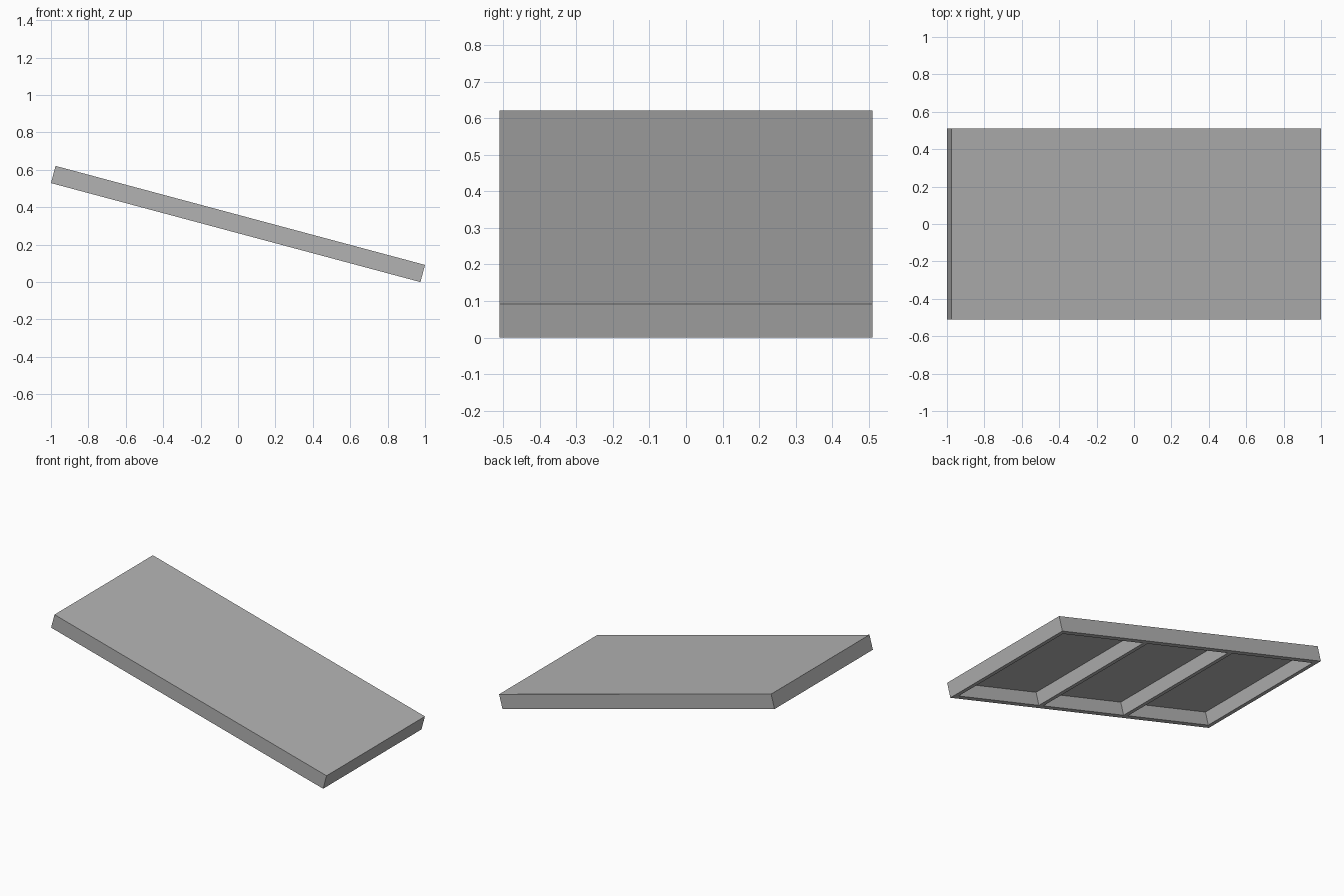
import bpy
import bmesh
import math
from mathutils import Matrix, Vector

cube = bpy.data.objects.get("Cube")
if cube:
    bpy.data.objects.remove(cube, do_unlink=True)

LENGTH, WIDTH, THICK = 2.045, 1.02, 0.095
RIM = 0.035        # width of the rim and the cross ribs
DEPTH = 0.083      # depth of the bays underneath
BAYS = 3
TILT = math.radians(15)

# Plain grey material
grey = bpy.data.materials.new("plain grey")
grey.use_nodes = True
colour = (0.45, 0.45, 0.45, 1)
grey.diffuse_color = colour
grey.node_tree.nodes["Principled BSDF"].inputs["Base Color"].default_value = colour

# Solid slab
bm = bmesh.new()
bmesh.ops.create_cube(bm, size=1, matrix=Matrix.Diagonal((LENGTH, WIDTH, THICK, 1)))


def cut(point, normal):
    geom = bm.verts[:] + bm.edges[:] + bm.faces[:]
    bmesh.ops.bisect_plane(bm, geom=geom, plane_co=point, plane_no=normal)


# Cut lines along both edges of every bay
pitch = (LENGTH - RIM) / BAYS
starts = [-LENGTH / 2 + RIM + i * pitch for i in range(BAYS)]
ends = [s + pitch - RIM for s in starts]
for x in starts + ends:
    cut((x, 0, 0), (1, 0, 0))
for side in (-1, 1):
    cut((0, side * (WIDTH / 2 - RIM), 0), (0, 1, 0))

# Push the bays up into the underside, leaving rim and ribs
bm.normal_update()
bays = []
for face in bm.faces:
    c = face.calc_center_median()
    if face.normal.z < -0.9 and abs(c.y) < 0.1 and any(s < c.x < e for s, e in zip(starts, ends)):
        bays.append(face)
raised = bmesh.ops.extrude_discrete_faces(bm, faces=bays)["faces"]
for face in raised:
    bmesh.ops.translate(bm, verts=face.verts[:], vec=Vector((0, 0, DEPTH)))
bmesh.ops.dissolve_limit(bm, angle_limit=0.01, verts=bm.verts[:], edges=bm.edges[:])
bmesh.ops.recalc_face_normals(bm, faces=bm.faces[:])

# Tilted ramp panel resting on its lower edge
mesh = bpy.data.meshes.new("ramp_panel")
bm.to_mesh(mesh)
bm.free()
mesh.materials.append(grey)
panel = bpy.data.objects.new("ramp_panel", mesh)
bpy.context.collection.objects.link(panel)
panel.rotation_euler.y = TILT
panel.location.z = (LENGTH * math.sin(TILT) + THICK * math.cos(TILT)) / 2
